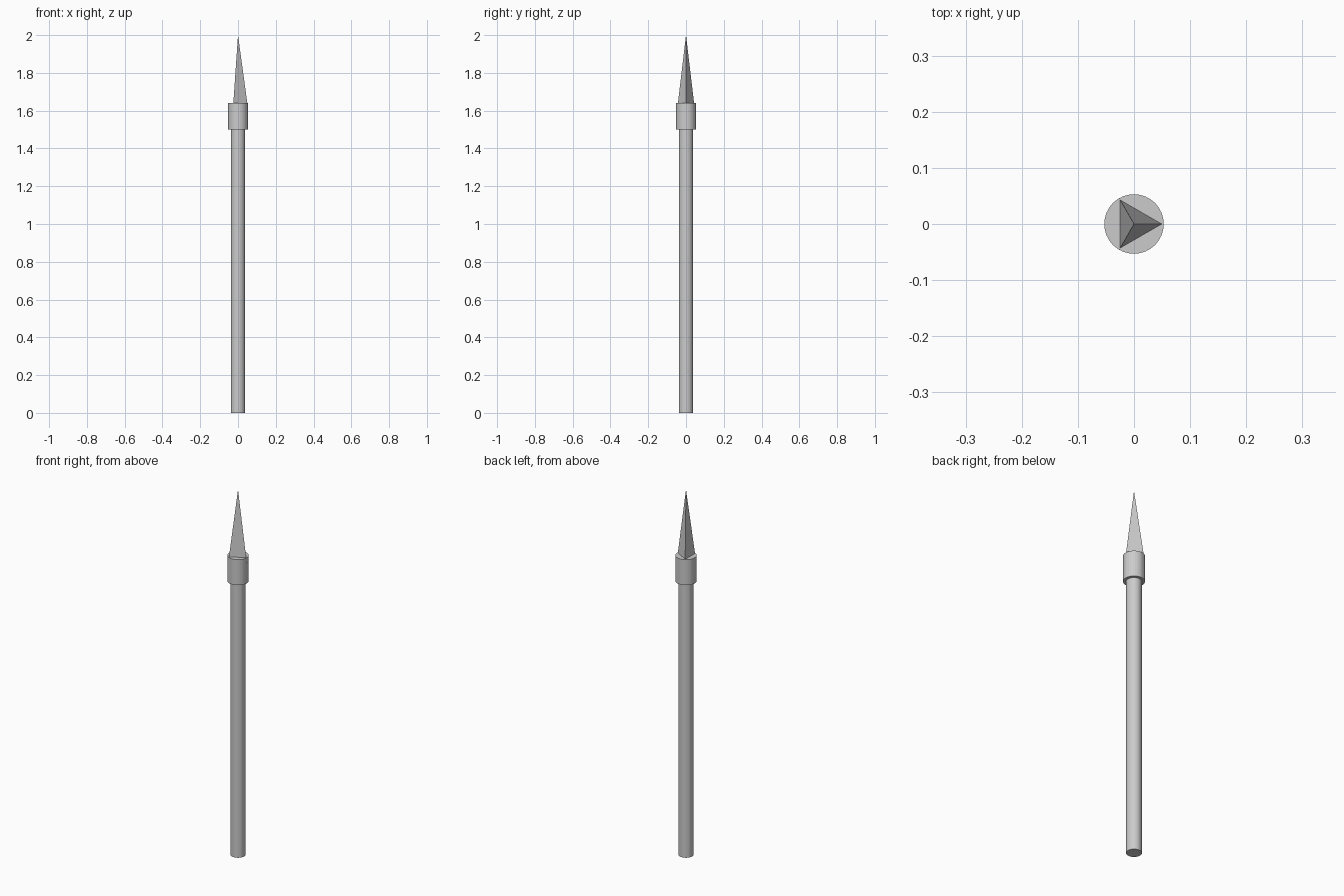
import bpy

if "Cube" in bpy.data.objects:
    bpy.data.objects.remove(bpy.data.objects["Cube"])


def cylinder(name, radius, z0, z1, sides=32):
    bpy.ops.mesh.primitive_cylinder_add(vertices=sides, radius=radius, depth=z1 - z0,
                                        location=(0, 0, (z0 + z1) / 2))
    bpy.context.object.name = name


# Long round shaft, ending inside the collar
cylinder("shaft", 0.038, 0.0, 1.55)

# Wider collar that holds the point
cylinder("collar", 0.053, 1.50, 1.64)

# Three-sided point with one corner facing +x, its base sunk into the collar
z0, z1, r = 1.61, 2.0, 0.0535
bpy.ops.mesh.primitive_cone_add(vertices=3, radius1=r, radius2=0, depth=z1 - z0,
                                location=(0, 0, (z0 + z1) / 2))
point = bpy.context.object
point.name = "spear_point"
# Turn the point so that its first base corner lies on the +x axis
base = min(point.data.vertices, key=lambda v: (round(v.co.z, 4), v.index)).co
from math import atan2
point.rotation_euler.z = -atan2(base.y, base.x)
